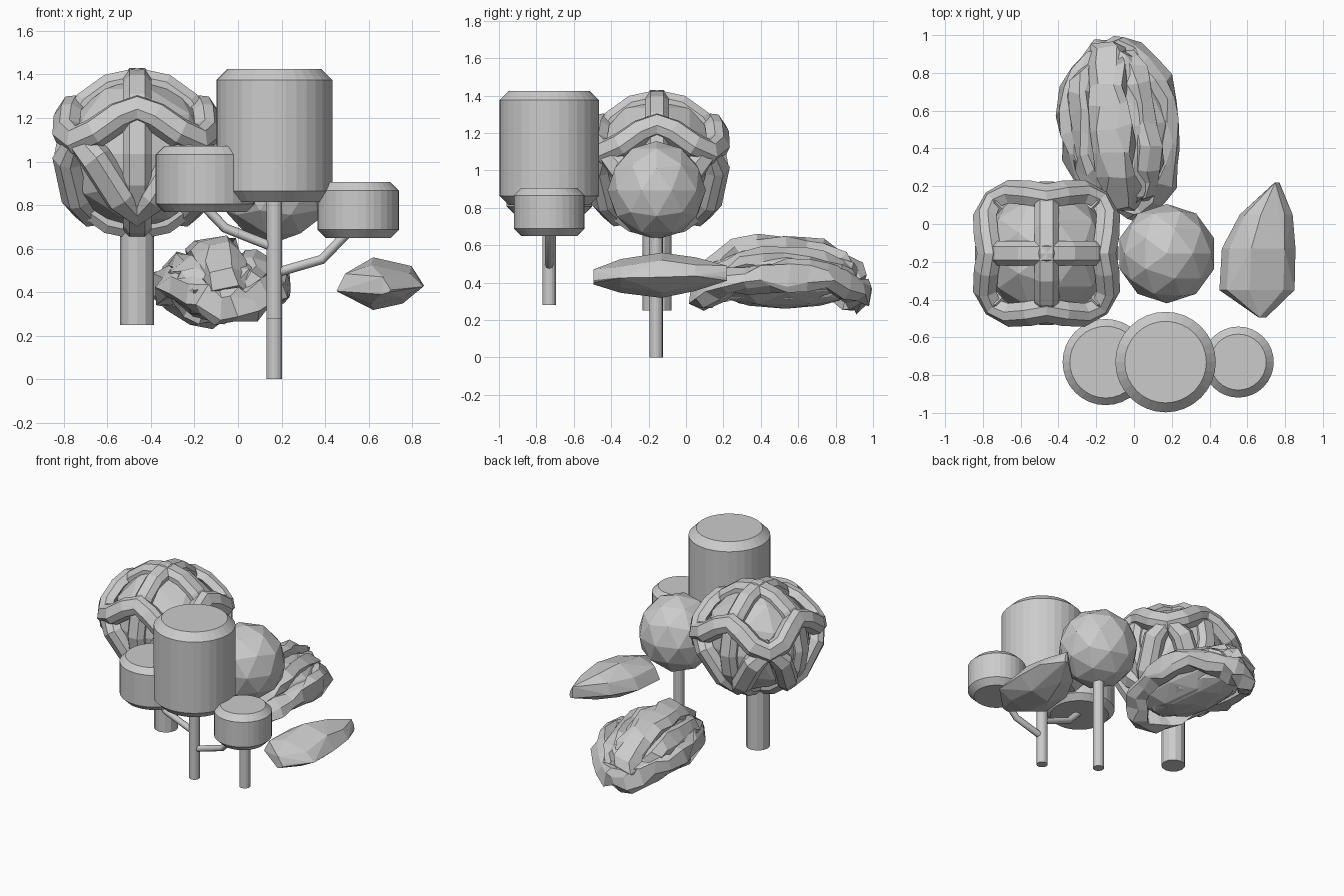
import bpy, bmesh, math, random
from mathutils import Vector, Matrix

if "Cube" in bpy.data.objects:
    bpy.data.objects.remove(bpy.data.objects["Cube"])

random.seed(4)
TAU = math.tau


def finish(name, bm):
    bmesh.ops.recalc_face_normals(bm, faces=bm.faces[:])
    me = bpy.data.meshes.new(name)
    bm.to_mesh(me)
    bm.free()
    ob = bpy.data.objects.new(name, me)
    bpy.context.collection.objects.link(ob)
    return ob


def lathe(name, x, y, profile, sides):
    """Stack of (radius, z) rings, capped at both ends."""
    bm = bmesh.new()
    rings = [[bm.verts.new((x + r * math.cos(TAU * i / sides), y + r * math.sin(TAU * i / sides), z))
              for i in range(sides)] for r, z in profile]
    for a, b in zip(rings, rings[1:]):
        for i in range(sides):
            j = (i + 1) % sides
            bm.faces.new((a[i], a[j], b[j], b[i]))
    bm.faces.new(rings[0])
    bm.faces.new(rings[-1])
    return finish(name, bm)


def crown(name, x, y, r, z0, z1, c):
    lathe(name, x, y, [(r - c, z0), (r, z0 + c), (r, z1 - c), (r - c, z1)], 32)


def ball(name, centre, radii, subdiv=2, jitter=0, rot=0):
    bm = bmesh.new()
    bmesh.ops.create_icosphere(bm, subdivisions=subdiv, radius=1)
    m = Matrix.Translation(centre) @ Matrix.Rotation(rot, 4, 'Z') @ Matrix.Diagonal((*radii, 1))
    for v in bm.verts:
        v.co = m @ (v.co * (1 + random.uniform(-jitter, jitter)))
    return finish(name, bm)


def band(name, pts, centre, width, thick, cyclic=True, jitter=0):
    """Chamfered strap swept along points, facing away from the centre."""
    bm = bmesh.new()
    pts = [Vector(p) for p in pts]
    n = len(pts)
    rings = []
    for i, p in enumerate(pts):
        a = pts[(i - 1) % n] if cyclic else pts[max(i - 1, 0)]
        b = pts[(i + 1) % n] if cyclic else pts[min(i + 1, n - 1)]
        t = (b - a).normalized()
        out = p - Vector(centre)
        out = (out - t * out.dot(t)).normalized()
        s = t.cross(out)
        ring = []
        for u, w in ((-.5, -1), (.5, -1), (.5, -.4), (.27, 0), (-.27, 0), (-.5, -.4)):
            d = Vector([random.uniform(-jitter, jitter) for _ in range(3)])
            ring.append(bm.verts.new(p + s * u * width + out * w * thick + d))
        rings.append(ring)
    for i in range(n if cyclic else n - 1):
        a, b = rings[i], rings[(i + 1) % n]
        for k in range(6):
            l = (k + 1) % 6
            bm.faces.new((a[k], a[l], b[l], b[k]))
    if not cyclic:
        bm.faces.new(rings[0])
        bm.faces.new(rings[-1])
    return finish(name, bm)


def branch(name, pts, r):
    cu = bpy.data.curves.new(name, 'CURVE')
    cu.dimensions = '3D'
    cu.bevel_depth = r
    cu.bevel_resolution = 2
    cu.use_fill_caps = True
    sp = cu.splines.new('POLY')
    sp.points.add(len(pts) - 1)
    for q, p in zip(sp.points, pts):
        q.co = (*p, 1)
    bpy.context.collection.objects.link(bpy.data.objects.new(name, cu))


# Front tree with three drum-shaped crowns
Y = -.731
lathe("drum_tree_trunk", .167, Y, [(.036, .28), (.036, .9)], 16)
crown("drum_crown_main", .167, Y, .266, .814, 1.425, .05)
crown("drum_crown_left", -.15, Y, .228, .768, 1.071, .038)
crown("drum_crown_right", .552, Y, .188, .648, .906, .04)
branch("branch_left", [(.167, Y, .605), (-.06, Y, .695), (-.16, Y, .8)], .022)
branch("branch_right", [(.167, Y, .487), (.385, Y, .55), (.51, Y, .68)], .022)

# Small round tree
lathe("round_tree_trunk", .167, -.16, [(.036, 0), (.036, .8)], 16)
ball("round_tree_crown", (.174, -.157, .893), (.263, .263, .263))

# Large woven round tree
C = Vector((-.463, -.155, 1.035))
lathe("woven_tree_trunk", C.x, C.y, [(.078, .25), (.078, 1)], 12)
ball("woven_tree_core", C, (.35, .35, .35))


def wavy_ring(lo, hi, r_lo, r_hi, n=24):
    """Ring that sits at lo degrees on the diagonals and at hi on the four sides."""
    for i in range(n):
        a = TAU * i / n
        k = .5 + .5 * math.cos(4 * a)
        e = math.radians(lo + (hi - lo) * k)
        r = r_lo + (r_hi - r_lo) * k
        yield C + Vector((math.cos(a) * math.cos(e), math.sin(a) * math.cos(e), math.sin(e))) * r


band("woven_upper_ring", wavy_ring(9, 34, .455, .42), C, .13, .09)
band("woven_lower_ring", wavy_ring(10, -50, .44, .405), C, .14, .09)
for k, name in enumerate(("woven_hoop_side", "woven_hoop_front")):
    hoop = []
    for i in range(16):
        a = TAU * i / 16
        r = .395 - .015 * math.cos(a) ** 2
        h = Vector((0, math.cos(a), math.sin(a))) if k == 0 else Vector((math.cos(a), 0, math.sin(a)))
        hoop.append(C + h * r)
    band(name, hoop, C, .13, .09)

# Smooth pointed bush on the right: hull over (y, x0, x1, z0, z1) sections
bm = bmesh.new()
for y, x0, x1, z0, z1 in ((.22, .745, .77, .43, .45), (.05, .56, .84, .355, .535), (-.13, .465, .855, .318, .56),
                          (-.35, .452, .85, .345, .525), (-.495, .66, .7, .40, .44)):
    w, zm = x1 - x0, (z0 + z1) / 2
    for u, z in ((0, zm - .03), (.1, zm + .05), (.4, z0), (.75, z0 + .03), (1, zm - .01), (.85, z1 - .04), (.4, z1)):
        bm.verts.new((x0 + u * w, y, z))
bmesh.ops.convex_hull(bm, input=bm.verts[:])
bmesh.ops.delete(bm, geom=[v for v in bm.verts if not v.link_faces], context='VERTS')
finish("pointed_bush", bm)

# Ragged long bush behind: smooth belly, rough dome, jagged straps
B = Vector((-.07, .51, .40))
ROT = math.radians(7)
M = Matrix.Translation(B) @ Matrix.Rotation(ROT, 4, 'Z')
ball("ragged_bush_belly", (-.07, .53, .37), (.19, .39, .11), rot=ROT)
ball("ragged_bush_dome", B + Vector((0, 0, .03)), (.255, .43, .165), 2, .05, ROT)
rim = []
for i in range(24):
    a = TAU * i / 24
    rim.append(M @ Vector((.315 * math.cos(a), .48 * math.sin(a), .04 - .12 * math.sin(a) ** 4)))
band("ragged_bush_rim", rim, B, .15, .1, jitter=.026)
for name, x, top, half, w in (("ragged_ridge_middle", -.06, .25, .45, .2),
                              ("ragged_ridge_left", -.25, .16, .38, .13),
                              ("ragged_ridge_right", .16, .18, .41, .13)):
    pts = []
    for i in range(11):
        a = math.radians(5 + 17 * i)
        pts.append(M @ Vector((x * (.5 + .5 * math.sin(a)), half * math.cos(a), top * math.sin(a))))
    band(name, pts, B - Vector((0, 0, .1)), w, .09, False, .022)
